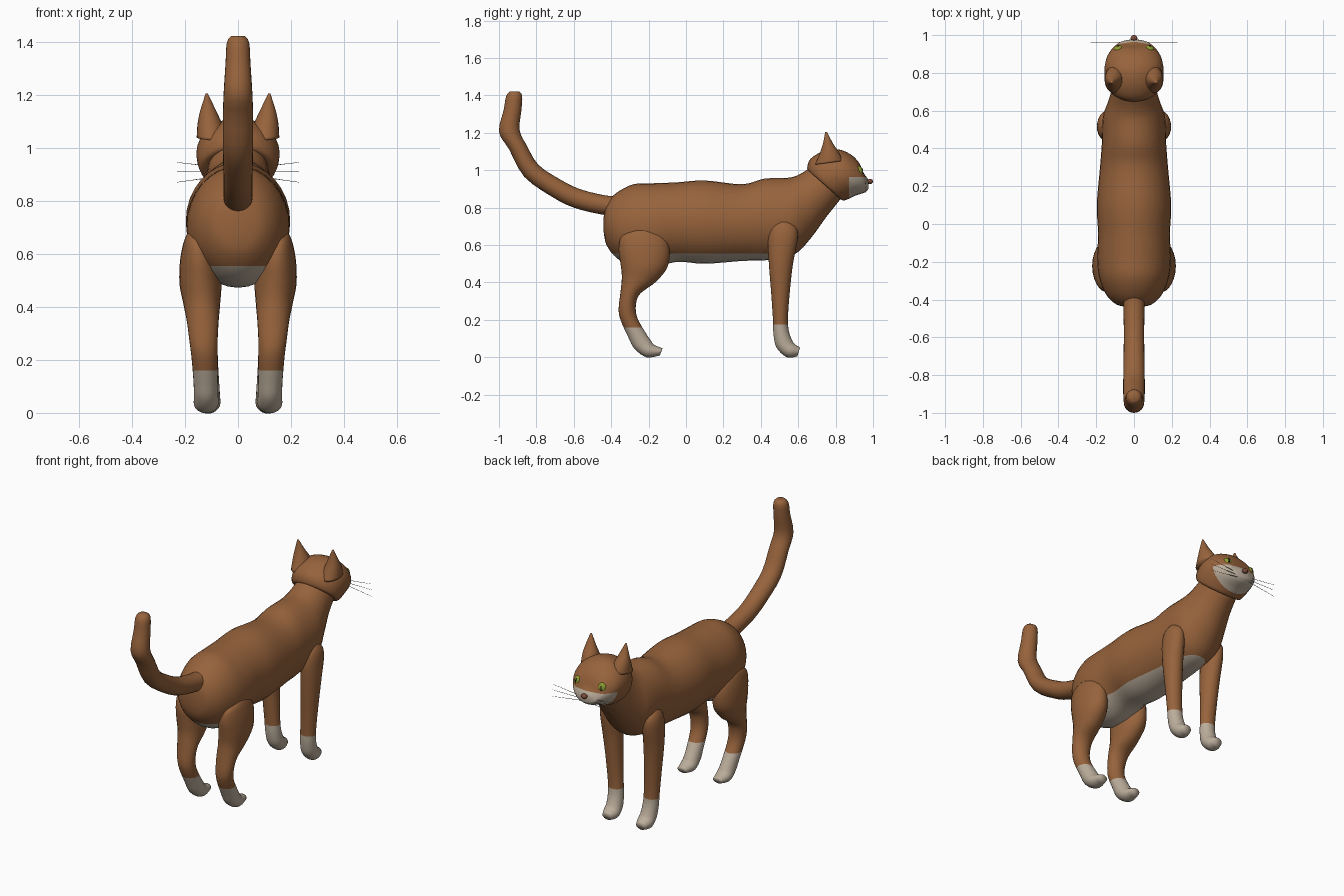
import bpy, bmesh, math
from mathutils import Vector

cube = bpy.data.objects.get("Cube")
if cube:
    bpy.data.objects.remove(cube, do_unlink=True)


def material(name, colour, roughness=0.8):
    m = bpy.data.materials.new(name)
    m.use_nodes = True
    m.diffuse_color = (*colour, 1)
    shader = m.node_tree.nodes["Principled BSDF"]
    shader.inputs["Base Color"].default_value = (*colour, 1)
    shader.inputs["Roughness"].default_value = roughness
    return m


FUR = material("ginger fur", (0.31, 0.125, 0.045))
WHITE = material("cream fur", (0.50, 0.42, 0.33))
GREEN = material("eye green", (0.26, 0.33, 0.03))
DARK = material("pupil black", (0.01, 0.01, 0.01))
PINK = material("nose brown", (0.20, 0.07, 0.04))


def finish(name, bm, mats):
    bmesh.ops.recalc_face_normals(bm, faces=bm.faces)
    mesh = bpy.data.meshes.new(name)
    bm.to_mesh(mesh)
    bm.free()
    for m in mats:
        mesh.materials.append(m)
    mesh.shade_smooth()
    obj = bpy.data.objects.new(name, mesh)
    bpy.context.collection.objects.link(obj)
    return obj


def spline(p0, p1, p2, p3, t):
    """Catmull-Rom blend of four equal-length tuples."""
    return [0.5 * (2 * b + (c - a) * t + (2 * a - 5 * b + 4 * c - d) * t * t
                   + (3 * b - a - 3 * c + d) * t ** 3)
            for a, b, c, d in zip(p0, p1, p2, p3)]


def loft(name, rings, side=1, sides=24, steps=4, cuts=(), white=None):
    """Skin ellipses given as (y, z) edge, opposite (y, z) edge, x centre, half width."""
    smooth = []
    last = len(rings) - 1
    for i in range(last):
        four = [rings[min(max(i + k, 0), last)] for k in (-1, 0, 1, 2)]
        smooth += [spline(*four, s / steps) for s in range(steps)]
    smooth.append(rings[-1])

    bm = bmesh.new()
    loops = []
    for y0, z0, y1, z1, x, w in smooth:
        loop = []
        for k in range(sides):
            a = math.tau * k / sides
            c = math.cos(a) / 2
            loop.append(bm.verts.new((side * (x + w * math.sin(a)),
                                      (y0 + y1) / 2 + c * (y1 - y0),
                                      (z0 + z1) / 2 + c * (z1 - z0))))
        loops.append(loop)
    for p, q in zip(loops, loops[1:]):
        for k in range(sides):
            n = (k + 1) % sides
            bm.faces.new((p[k], p[n], q[n], q[k]))
    bm.faces.new(loops[0])
    bm.faces.new(loops[-1])
    # Cut clean colour borders, then colour by position
    for co, no in cuts:
        bmesh.ops.bisect_plane(bm, geom=bm.verts[:] + bm.edges[:] + bm.faces[:],
                               plane_co=co, plane_no=no)
    if white:
        for f in bm.faces:
            f.material_index = int(white(f.calc_center_median()))
    return finish(name, bm, [FUR, WHITE])


def below(z):
    return dict(cuts=[((0, 0, z), (0, 0, 1))], white=lambda c: c.z < z)


def ball(name, centre, radii, mat):
    bm = bmesh.new()
    bmesh.ops.create_uvsphere(bm, u_segments=20, v_segments=12, radius=1)
    bmesh.ops.scale(bm, vec=radii, verts=bm.verts)
    bmesh.ops.translate(bm, vec=centre, verts=bm.verts)
    return finish(name, bm, [mat])


# Body and neck, cream below
loft("body", [
    (-.44, .75, -.44, .67, 0, .03),
    (-.425, .82, -.425, .60, 0, .095),
    (-.37, .88, -.37, .53, 0, .15),
    (-.28, .925, -.28, .48, 0, .185),
    (-.18, .93, -.18, .475, 0, .195),
    (-.05, .935, -.05, .51, 0, .19),
    (.10, .945, .10, .50, 0, .197),
    (.30, .925, .30, .515, 0, .18),
    (.42, .955, .44, .52, 0, .17),
    (.55, .96, .58, .55, 0, .165),
    (.61, .98, .67, .64, 0, .14),
    (.66, 1.01, .75, .75, 0, .12),
    (.72, 1.04, .83, .85, 0, .11)], sides=32, **below(.555))

# Head with cream muzzle
loft("head", [
    (.665, .99, .82, .85, 0, .115),
    (.648, 1.01, .84, .838, 0, .14),
    (.665, 1.06, .865, .845, 0, .153),
    (.73, 1.10, .90, .862, 0, .157),
    (.81, 1.112, .93, .872, 0, .147),
    (.88, 1.085, .953, .88, 0, .122),
    (.925, 1.04, .967, .89, 0, .095),
    (.95, .985, .975, .90, 0, .067),
    (.972, .955, .977, .918, 0, .03)], sides=32,
    cuts=[((0, .872, 0), (0, 1, 0)), ((0, 0, .965), (0, 0, 1))],
    white=lambda c: c.y > .872 and c.z < .965)

# Tail
loft("tail", [
    (-.35, .75, -.34, .86, 0, .055),
    (-.46, .765, -.43, .865, 0, .055),
    (-.60, .80, -.57, .90, 0, .054),
    (-.72, .86, -.68, .955, 0, .055),
    (-.865, .965, -.79, 1.03, 0, .057),
    (-.945, 1.11, -.85, 1.13, 0, .057),
    (-1.0, 1.205, -.89, 1.215, 0, .054),
    (-.975, 1.32, -.88, 1.32, 0, .047),
    (-.962, 1.395, -.876, 1.40, 0, .042),
    (-.94, 1.422, -.895, 1.422, 0, .025)], steps=3)

FRONT_LEG = [
    (.49, .725, .55, .727, .145, .02),
    (.455, .69, .59, .69, .145, .042),
    (.438, .62, .597, .63, .143, .053),
    (.443, .50, .572, .50, .138, .055),
    (.455, .35, .555, .35, .130, .05),
    (.465, .20, .545, .21, .122, .046),
    (.468, .12, .55, .14, .118, .046),
    (.485, .05, .57, .085, .115, .047),
    (.54, .0, .585, .068, .114, .047),
    (.595, .005, .61, .052, .114, .03)]
HIND_LEG = [
    (-.29, .675, -.18, .683, .165, .025),
    (-.345, .645, -.12, .65, .157, .047),
    (-.36, .58, -.088, .58, .147, .071),
    (-.35, .50, -.10, .48, .142, .079),
    (-.343, .43, -.165, .40, .137, .07),
    (-.35, .35, -.245, .34, .133, .06),
    (-.36, .26, -.268, .28, .13, .053),
    (-.35, .20, -.26, .21, .126, .049),
    (-.31, .11, -.215, .13, .122, .046),
    (-.275, .045, -.185, .085, .12, .046),
    (-.21, .0, -.17, .066, .12, .046),
    (-.14, .01, -.125, .048, .12, .03)]
EAR = [
    (.69, 1.03, .84, 1.05, .10, .056),
    (.715, 1.09, .815, 1.10, .107, .045),
    (.733, 1.145, .785, 1.145, .113, .028),
    (.744, 1.205, .754, 1.205, .118, .004)]

for side, word in ((1, "left"), (-1, "right")):
    # Legs with cream socks
    loft(word + "_front_leg", FRONT_LEG, side, **below(.175))
    loft(word + "_hind_leg", HIND_LEG, side, **below(.16))
    loft(word + "_ear", EAR, side)
    # Eyes
    ball(word + "_eye", (side * .08, .922, .992), (.027, .024, .03), GREEN)
    ball(word + "_pupil", (side * .085, .941, .994), (.005, .006, .018), DARK)
    # Whiskers
    for n, (root, tip) in enumerate(((.922, .945), (.91, .91), (.898, .87))):
        a = Vector((side * .03, .962, root))
        b = Vector((side * .23, .962, tip))
        bm = bmesh.new()
        bmesh.ops.create_cone(bm, segments=6, radius1=.0018, radius2=.0008,
                              depth=(b - a).length, cap_ends=True)
        bmesh.ops.rotate(bm, verts=bm.verts,
                         matrix=(b - a).to_track_quat("Z", "Y").to_matrix())
        bmesh.ops.translate(bm, verts=bm.verts, vec=(a + b) / 2)
        finish(f"{word}_whisker_{n + 1}", bm, [WHITE])

ball("nose", (0, .984, .94), (.018, .016, .014), PINK)
